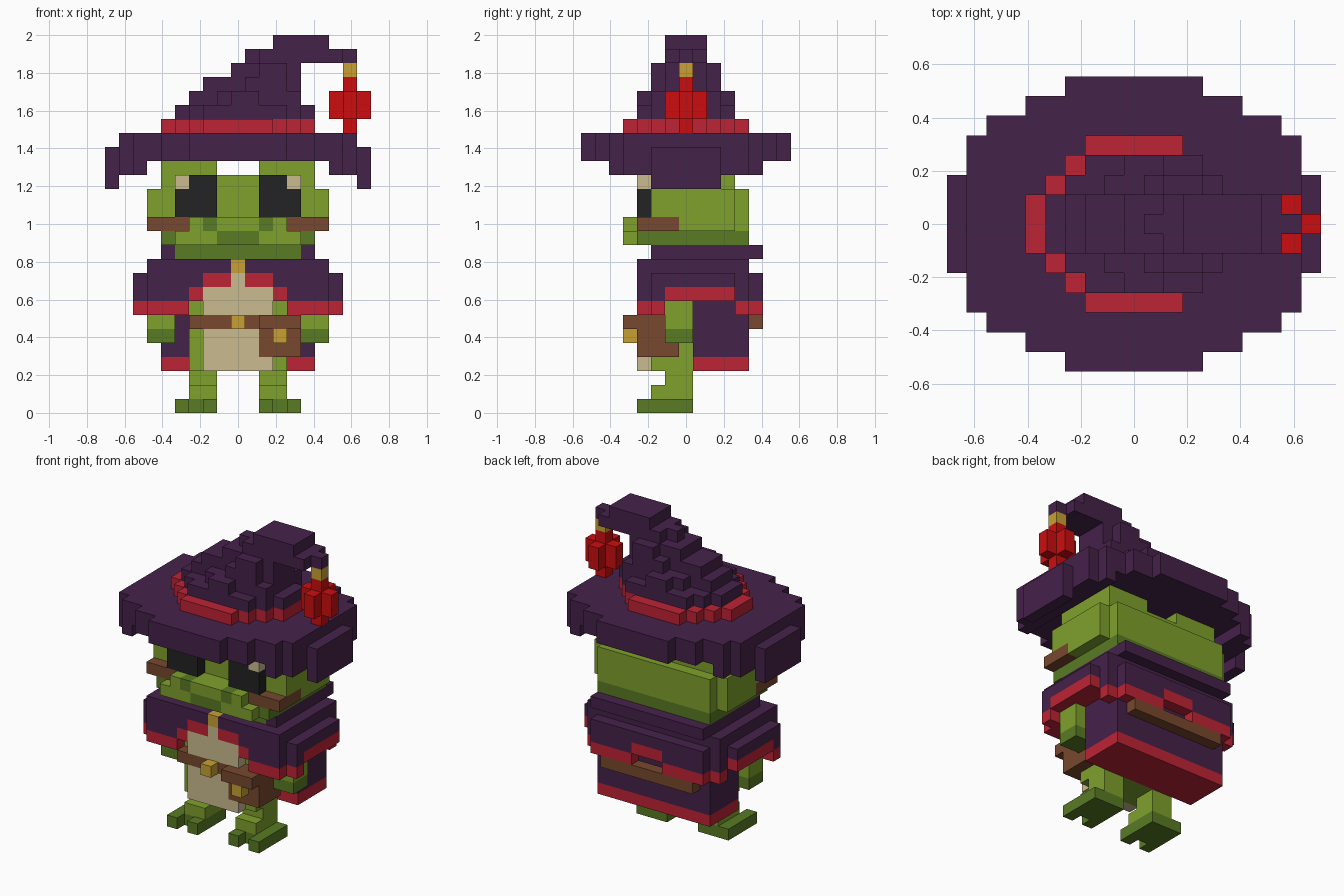
import bpy, bmesh

if "Cube" in bpy.data.objects:
    bpy.data.objects.remove(bpy.data.objects["Cube"])

U = 2 / 27  # block size

COLOURS = {
    "purple cloth": (69, 34, 74), "crimson trim": (190, 35, 53), "bright red": (203, 13, 16),
    "gold": (200, 160, 52), "cream": (203, 187, 143), "leaf green": (127, 161, 44),
    "dark green": (89, 123, 36), "leather brown": (120, 72, 46), "eye black": (35, 35, 35),
}
PURPLE, CRIMSON, RED, GOLD, CREAM, GREEN, DARK, BROWN, BLACK = range(9)


def linear(c):
    c /= 255
    return c / 12.92 if c <= 0.04045 else ((c + 0.055) / 1.055) ** 2.4


materials = []
for name, rgb in COLOURS.items():
    m = bpy.data.materials.new(name)
    m.diffuse_color = (*[linear(c) for c in rgb], 1)
    m.use_nodes = True
    m.node_tree.nodes["Principled BSDF"].inputs["Base Color"].default_value = m.diffuse_color
    materials.append(m)

cells = {}  # block position -> (part, colour); later blocks replace earlier ones


def box(part, colour, x, y, z, mirror=False):
    """Fill inclusive block ranges; a single number means one block."""
    r = [(v, v) if isinstance(v, int) else v for v in (x, y, z)]
    for i in range(r[0][0], r[0][1] + 1):
        for j in range(r[1][0], r[1][1] + 1):
            for k in range(r[2][0], r[2][1] + 1):
                cells[i, j, k] = (part, colour)
                if mirror:
                    cells[-i, j, k] = (part, colour)


def layer(part, colour, z, rows):
    """Rounded layer: rows maps |y| to the x range."""
    for y, x in rows.items():
        box(part, colour, x, y, z)
        box(part, colour, x, -y, z)


# Feet with two toes, legs
box("feet", DARK, (2, 4), (-2, 0), 0, True)
for toe in (2, 4):
    box("feet", DARK, toe, -3, 0, True)
box("legs", GREEN, (2, 3), (-1, 0), (1, 2), True)
box("legs", GREEN, (2, 3), -2, 1, True)

# Torso and belly
box("torso", GREEN, (-3, 3), (-2, 0), (3, 10))

# Long back cape with trimmed hem
box("cape", PURPLE, (-5, 5), (1, 4), (4, 10))
box("cape", CRIMSON, (-5, 5), (1, 4), 3)

# Shoulder cape
box("shoulder_cape", PURPLE, (-7, 7), (-2, 3), (8, 9))
box("shoulder_cape", PURPLE, (-6, 6), (-3, 4), (8, 9))
box("shoulder_cape", PURPLE, (-5, 5), 5, (8, 9))
box("shoulder_cape", PURPLE, (-6, 6), (-3, 4), 10)
# Trim along its hem
box("shoulder_cape", CRIMSON, (6, 7), (-1, 3), 8, True)
box("shoulder_cape", CRIMSON, (4, 6), -3, 7, True)
box("shoulder_cape", CRIMSON, (6, 7), -2, 7, True)
box("shoulder_cape", CRIMSON, (5, 6), 4, 7, True)
box("shoulder_cape", CRIMSON, (2, 5), 5, 7, True)
box("shoulder_cape", CRIMSON, (-1, 1), 5, 8)
box("shoulder_cape", CRIMSON, 3, -3, 8, True)
box("shoulder_cape", CRIMSON, (1, 2), -3, 9, True)
box("clasp", GOLD, 0, -3, 10)
box("collar", PURPLE, (-5, 5), (-2, 5), 11)

box("belly", CREAM, (-2, 2), -3, (3, 8))
box("belly", CREAM, 0, -3, 9)

# Arms and hands
box("arms", GREEN, (5, 6), (-1, 0), (6, 7), True)
box("arms", DARK, (5, 6), (-1, 0), 5, True)

# Belt, buckle, pouch
box("belt", BROWN, (-3, 3), (-3, 0), 6)
box("belt", BROWN, (-4, 4), 5, 6)
box("buckle", GOLD, 0, -4, 6)
box("pouch", BROWN, (2, 4), (-3, -1), (4, 6))
box("pouch", BROWN, (2, 4), -4, 6)
box("pouch_button", GOLD, 3, -4, 5)

# Head
box("head", DARK, (-4, 4), (-2, 3), 11)
box("head", DARK, (-5, 5), (-3, 4), 12)
box("head", GREEN, (-5, 5), (-3, 4), 13)
box("head", GREEN, (-5, 5), (-2, 4), (14, 15))
box("head", GREEN, (-6, 6), (-2, 3), (13, 15))
box("head", GREEN, (-5, 5), (-2, 3), 16)
box("eye_bulges", GREEN, (2, 5), (-2, 3), 17, True)
box("cheeks", BROWN, (4, 6), (-3, -1), 13, True)
# Snout and mouth
box("snout", GREEN, (-4, 4), -4, 12)
box("snout", GREEN, (-3, 3), -4, 13)
box("snout", DARK, (-1, 1), -4, 12)
box("snout", DARK, 2, -4, 13, True)
# Eyes with highlights
box("eyes", BLACK, (2, 4), -3, (14, 16), True)
box("eyes", CREAM, 4, -3, 16, True)

# Hat brim with drooping sides
brim = {7: 3, 6: 5, 5: 7, 4: 8, 3: 8, 2: 8, 1: 8, 0: 8}
layer("hat_brim", PURPLE, (18, 19), {y: (-w, w) for y, w in brim.items()})
box("hat_brim", PURPLE, 9, (-2, 2), (16, 18), True)
box("hat_brim", PURPLE, (7, 8), (-4, 4), 17, True)
box("hat_brim", PURPLE, 7, (-5, 5), 17, True)
box("hat_brim", PURPLE, 9, (-2, 2), 17, True)

# Hat band and crooked cone
layer("hat_band", CRIMSON, 20, {0: (-5, 5), 1: (-5, 5), 2: (-4, 4), 3: (-3, 3), 4: (-2, 2)})
layer("hat_cone", PURPLE, 21, {0: (-4, 5), 1: (-4, 5), 2: (-3, 4), 3: (-2, 3)})
layer("hat_cone", PURPLE, 22, {0: (-3, 4), 1: (-3, 4), 2: (-1, 4), 3: (0, 1)})
layer("hat_cone", PURPLE, 23, {0: (-2, 4), 1: (-2, 4), 2: (1, 3)})
layer("hat_cone", PURPLE, 24, {0: (0, 4), 1: (0, 4), 2: (2, 3)})
layer("hat_cone", PURPLE, 25, {0: (1, 8), 1: (2, 7)})
layer("hat_cone", PURPLE, 26, {0: (3, 6), 1: (3, 6)})

# Hanging charm
box("charm_cord", GOLD, 8, 0, 24)
box("charm", RED, 8, 0, (20, 23))
box("charm", RED, (7, 9), 0, (21, 22))
box("charm", RED, 8, (-1, 1), (21, 22))

# Each face: neighbour offset and its four corners
FACES = {}
for axis in range(3):
    for s in (0, 1):
        quad = []
        for a, b in ((0, 0), (1, 0), (1, 1), (0, 1)):
            p = [0, 0, 0]
            p[axis], p[(axis + 1) % 3], p[(axis + 2) % 3] = s, a, b
            quad.append(tuple(p))
        n = [0, 0, 0]
        n[axis] = 2 * s - 1
        FACES[tuple(n)] = quad if s else quad[::-1]

# Turn the exposed block faces of each part into one mesh
for part in dict.fromkeys(p for p, c in cells.values()):
    bm = bmesh.new()
    verts, used = {}, []
    for (i, j, k), (p, colour) in cells.items():
        if p != part:
            continue
        for (a, b, c), quad in FACES.items():
            if (i + a, j + b, k + c) in cells:
                continue
            corners = []
            for q in quad:
                key = (i + q[0], j + q[1], k + q[2])
                if key not in verts:
                    verts[key] = bm.verts.new(((key[0] - 0.5) * U, (key[1] - 0.5) * U, key[2] * U))
                corners.append(verts[key])
            if colour not in used:
                used.append(colour)
            bm.faces.new(corners).material_index = used.index(colour)
    mesh = bpy.data.meshes.new(part)
    bm.to_mesh(mesh)
    bm.free()
    for colour in used:
        mesh.materials.append(materials[colour])
    bpy.context.collection.objects.link(bpy.data.objects.new(part, mesh))
